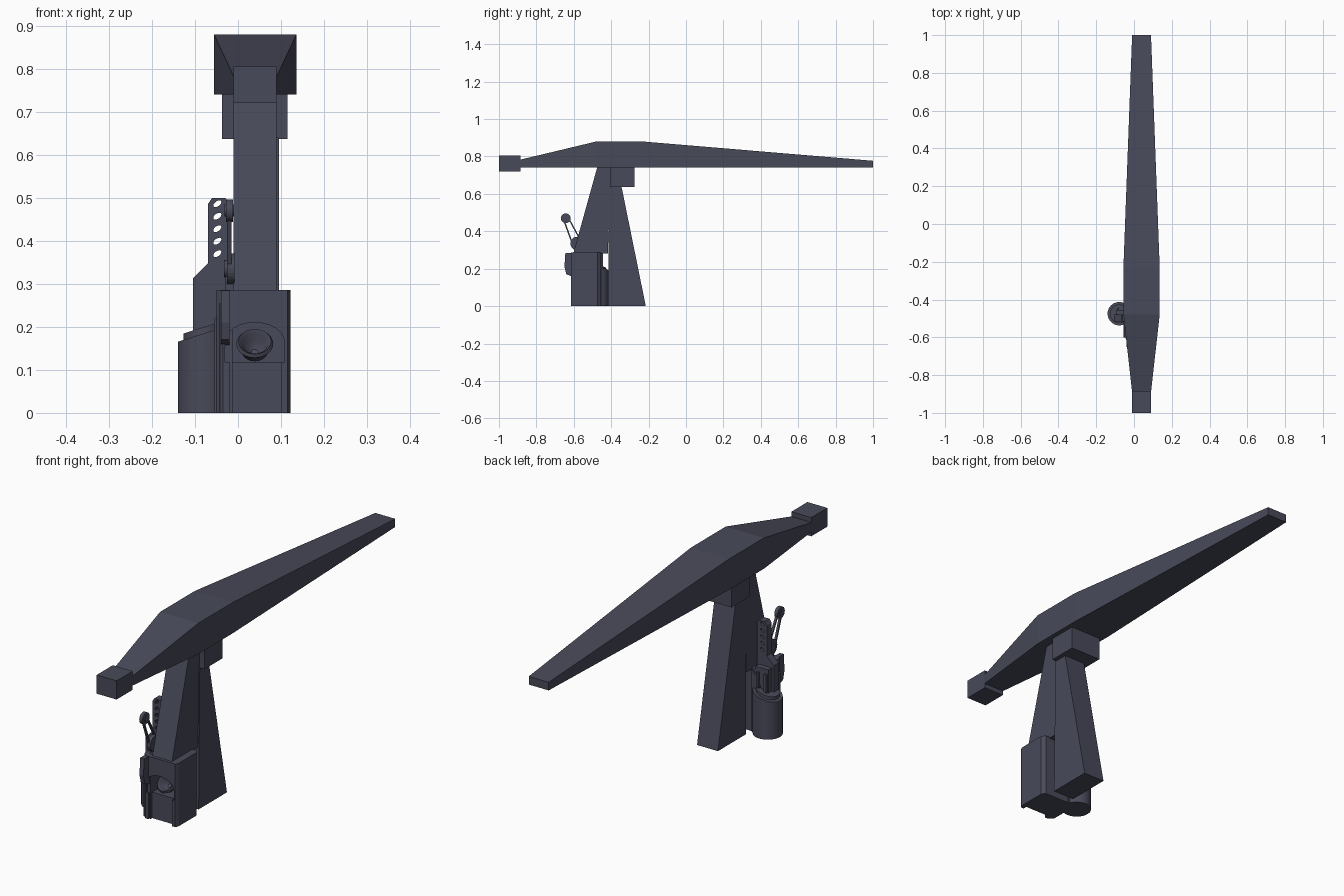
import bpy, bmesh
from math import sin, cos, pi, radians
from mathutils import Vector, Matrix

if "Cube" in bpy.data.objects:
    bpy.data.objects.remove(bpy.data.objects["Cube"])

mat = bpy.data.materials.new("slate")
mat.diffuse_color = (0.065, 0.068, 0.1, 1)
mat.use_nodes = True
mat.node_tree.nodes["Principled BSDF"].inputs["Base Color"].default_value = mat.diffuse_color


def finish(name, bm, smooth=False):
    bmesh.ops.recalc_face_normals(bm, faces=bm.faces)
    me = bpy.data.meshes.new(name)
    bm.to_mesh(me)
    bm.free()
    ob = bpy.data.objects.new(name, me)
    bpy.context.collection.objects.link(ob)
    me.materials.append(mat)
    if smooth:
        bpy.ops.object.select_all(action='DESELECT')
        ob.select_set(True)
        bpy.context.view_layer.objects.active = ob
        bpy.ops.object.shade_smooth_by_angle(angle=radians(35))
    return ob


def loft(name, rings, smooth=False):
    """Skin a list of closed rings and cap both ends."""
    bm = bmesh.new()
    vs = [[bm.verts.new(p) for p in r] for r in rings]
    n = len(vs[0])
    for a, b in zip(vs, vs[1:]):
        for i in range(n):
            j = (i + 1) % n
            bm.faces.new((a[i], a[j], b[j], b[i]))
    bm.faces.new(vs[0])
    bm.faces.new(vs[-1])
    return finish(name, bm, smooth)


def prism_x(name, pts, x0, x1):
    return loft(name, [[(x, y, z) for y, z in pts] for x in (x0, x1)])


def prism_y(name, pts, y0, y1):
    return loft(name, [[(x, y, z) for x, z in pts] for y in (y0, y1)])


def prism_z(name, pts, z0, z1, smooth=False):
    return loft(name, [[(x, y, z) for x, y in pts] for z in (z0, z1)], smooth)


def box(name, x0, x1, y0, y1, z0, z1):
    return prism_z(name, [(x0, y0), (x1, y0), (x1, y1), (x0, y1)], z0, z1)


def disc_x(name, x0, x1, y, z, r, n=24):
    ring = [(y + r * cos(2 * pi * i / n), z + r * sin(2 * pi * i / n)) for i in range(n)]
    return prism_x(name, ring, x0, x1)


def cut(target, *cutters):
    for c in cutters:
        c.hide_render = True
        m = target.modifiers.new("cut", 'BOOLEAN')
        m.object, m.operation, m.solver = c, 'DIFFERENCE', 'EXACT'
        bpy.context.view_layer.update()
        dg = bpy.context.evaluated_depsgraph_get()
        me = bpy.data.meshes.new_from_object(target.evaluated_get(dg))
        target.modifiers.clear()
        target.data = me
        bpy.data.objects.remove(c)


# Long tapered beam: y, half width, top height
sections = [(-0.89, 0.05, 0.782), (-0.48, 0.096, 0.88), (-0.23, 0.096, 0.88), (1.0, 0.05, 0.777)]
loft("beam", [[(0.04 - w, y, 0.74), (0.04 + w, y, 0.74), (0.04 + w, y, t), (0.04 - w, y, t)]
              for y, w, t in sections])
box("beam_end_block", -0.01, 0.09, -1.0, -0.885, 0.72, 0.805)
box("pivot_block", -0.037, 0.115, -0.405, -0.275, 0.637, 0.742)

# Splayed legs
prism_x("rear_leg", [(-0.418, 0), (-0.215, 0), (-0.345, 0.64), (-0.41, 0.64)], -0.01, 0.095)
prism_x("front_leg", [(-0.603, 0.28), (-0.418, 0.28), (-0.40, 0.741), (-0.475, 0.741)], -0.01, 0.09)

# Front housing with arched niche and recessed lower panel
housing = prism_z("housing", [(-0.05, -0.60), (-0.035, -0.615), (0.115, -0.615), (0.122, -0.60),
                              (0.122, -0.472), (0.11, -0.455), (-0.05, -0.455)], 0, 0.286)
arch = [(-0.03, 0.118), (0.108, 0.118), (0.108, 0.165)]
arch += [(0.039 + 0.069 * cos(a * pi / 12), 0.165 + 0.045 * sin(a * pi / 12)) for a in range(1, 12)]
arch += [(-0.03, 0.165)]
cut(housing, prism_y("niche_cutter", arch, -0.7, -0.53),
    box("panel_cutter", -0.02, 0.1, -0.7, -0.597, -0.1, 0.125))
prism_x("side_bracket", [(-0.60, 0.285), (-0.645, 0.285), (-0.65, 0.21), (-0.64, 0.17), (-0.60, 0.155)],
        -0.04, -0.02)
for i, top in enumerate((0.24, 0.275)):
    x = -0.055 + i * 0.012
    prism_y(f"side_rib_{i}", [(x, 0), (x + 0.03, 0), (x + 0.03, top + 0.01), (x, top - 0.02)],
            -0.60 - i * 0.008, -0.45)

# Tilted bowl set in the niche (lathed profile)
prof = [(0.012, -0.035), (0.03, -0.022), (0.036, -0.004), (0.043, 0.006), (0.038, 0.014),
        (0.03, 0.006), (0.024, -0.012), (0.008, -0.024)]
tilt = Matrix.Translation((0.039, -0.565, 0.157)) @ Matrix.Rotation(radians(50), 4, 'X')
loft("bowl", [[tilt @ Vector((r * cos(2 * pi * i / 24), r * sin(2 * pi * i / 24), z))
               for i in range(24)] for r, z in prof], True)


# Side canister with sloping top
def canister(name, r, z0, ztop, slope):
    c = [(-0.078 + r * cos(2 * pi * i / 32), -0.475 + r * sin(2 * pi * i / 32)) for i in range(32)]
    loft(name, [[(x, y, z0) for x, y in c],
                [(x, y, ztop + slope * (x + 0.078)) for x, y in c]], True)


canister("canister", 0.062, 0, 0.185, 0.32)
canister("canister_lid", 0.049, 0.12, 0.2, 0.32)

# Slotted upright plate
plate = prism_y("slotted_plate", [(-0.105, 0.15), (-0.02, 0.15), (-0.02, 0.49), (-0.03, 0.5),
                                  (-0.06, 0.5), (-0.07, 0.485), (-0.07, 0.347), (-0.105, 0.312)],
                -0.515, -0.48)
slots = []
for k in range(5):
    z = 0.37 + k * 0.029
    pts = []
    for i in range(12):
        a = 2 * pi * i / 12
        u, v = 0.011 * cos(a), 0.006 * sin(a)
        pts.append((-0.048 + u * 0.8 - v * 0.6, z + u * 0.6 + v * 0.8))
    slots.append(prism_y("slot_cutter", pts, -0.6, -0.4))
cut(plate, *slots)
box("plate_backing", -0.095, -0.03, -0.482, -0.455, 0.15, 0.30)
for x in (-0.085, -0.045):
    box("plate_rib", x - 0.006, x + 0.006, -0.458, -0.445, 0.15, 0.28)

# Lever: pivot discs, two rods and a round knob
disc_x("lever_pivot", -0.026, -0.008, -0.582, 0.335, 0.036)
disc_x("lever_pivot_cap", -0.032, -0.022, -0.582, 0.335, 0.02)
disc_x("lever_knob", -0.028, -0.012, -0.643, 0.47, 0.026)
disc_x("lever_knob_cap", -0.031, -0.009, -0.643, 0.47, 0.014)
for d0, d1 in ((-0.022, -0.012), (0.022, 0.012)):
    a, b = (-0.582 + d0, 0.335 + d0 * 0.45), (-0.643 + d1, 0.47 + d1 * 0.45)
    prism_x("lever_rod", [(a[0] - 0.004, a[1]), (a[0] + 0.004, a[1]),
                          (b[0] + 0.004, b[1]), (b[0] - 0.004, b[1])], -0.025, -0.015)
box("lever_mount", -0.03, -0.008, -0.59, -0.5, 0.27, 0.33)
